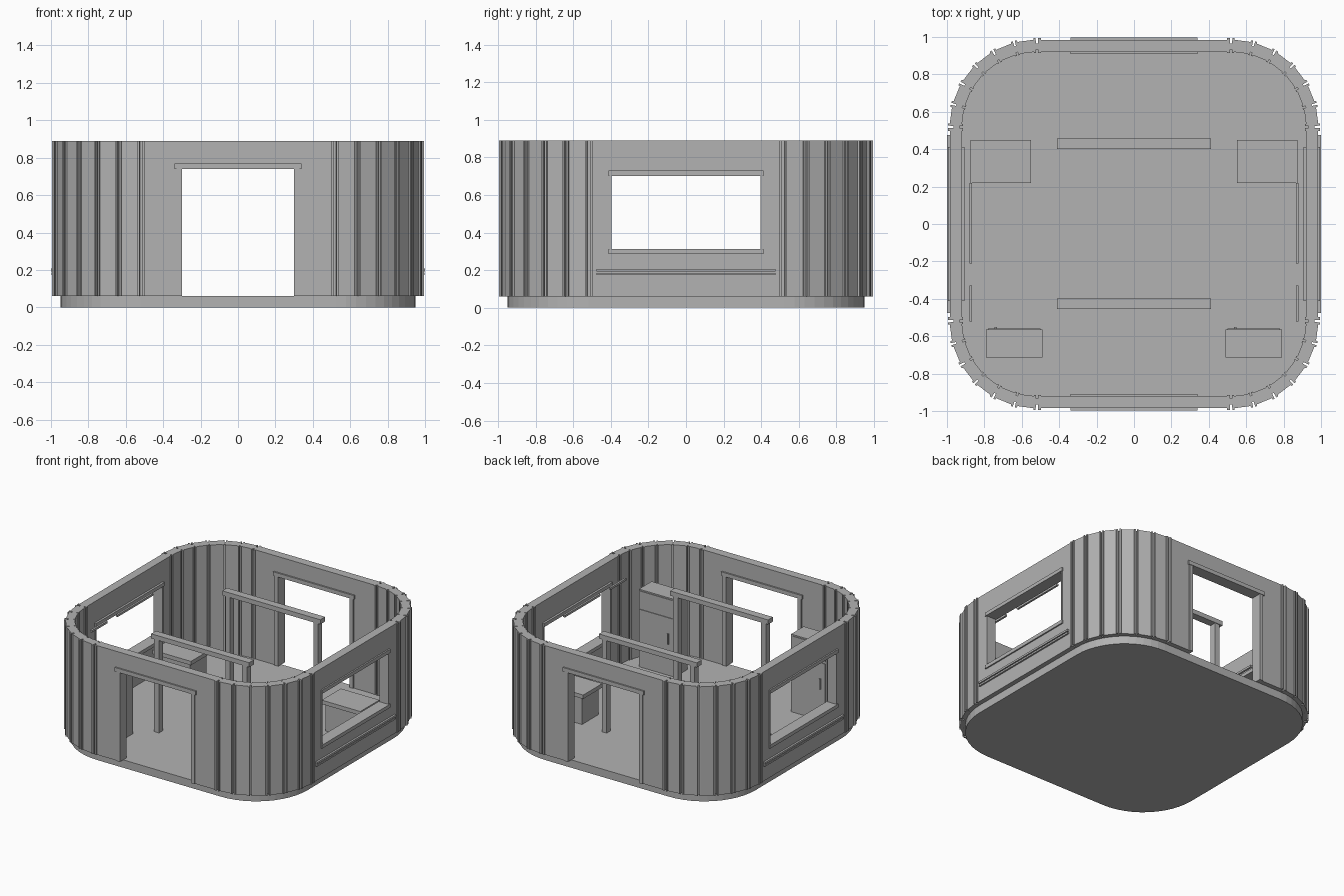
import bpy, bmesh, math

if "Cube" in bpy.data.objects:
    bpy.data.objects.remove(bpy.data.objects["Cube"])

FLOOR, TOP = 0.06, 0.89      # wall bottom and top
INNER, OUTER = 0.92, 0.985   # wall faces
C = 0.52                     # centre of the rounded corners

grey = bpy.data.materials.new("plain grey")
grey.diffuse_color = (0.45, 0.45, 0.45, 1)
grey.use_nodes = True
grey.node_tree.nodes["Principled BSDF"].inputs["Base Color"].default_value = grey.diffuse_color


def finish(bm, name):
    bmesh.ops.recalc_face_normals(bm, faces=bm.faces)
    mesh = bpy.data.meshes.new(name)
    bm.to_mesh(mesh)
    bm.free()
    mesh.materials.append(grey)
    ob = bpy.data.objects.new(name, mesh)
    bpy.context.collection.objects.link(ob)
    return ob


def boxes(name, items):
    """One object from boxes given as (x0, x1, y0, y1, z0, z1)."""
    bm = bmesh.new()
    for x0, x1, y0, y1, z0, z1 in items:
        vs = bmesh.ops.create_cube(bm, size=1)["verts"]
        for v in vs:
            v.co.x = x1 if v.co.x > 0 else x0
            v.co.y = y1 if v.co.y > 0 else y0
            v.co.z = z1 if v.co.z > 0 else z0
    return finish(bm, name)


def prism(name, outline, z0, z1):
    bm = bmesh.new()
    face = bm.faces.new([bm.verts.new((x, y, z0)) for x, y in outline])
    up = bmesh.ops.extrude_face_region(bm, geom=[face])["geom"]
    for v in up:
        if isinstance(v, bmesh.types.BMVert):
            v.co.z = z1
    return finish(bm, name)


def polar(r, deg):
    a = math.radians(deg)
    return C + r * math.cos(a), C + r * math.sin(a)


def mirror_x(items):
    return items + [(-b, -a, *rest) for a, b, *rest in items]


def mirror_y(items):
    return items + [(a, b, -d, -c, e, f) for a, b, c, d, e, f in items]


# Floor slab with rounded corners
outline = []
for q in range(4):
    for i in range(13):
        x, y = polar(0.43, i * 7.5)
        a = q * math.pi / 2
        outline.append((x * math.cos(a) - y * math.sin(a),
                        x * math.sin(a) + y * math.cos(a)))
prism("floor_slab", outline, 0, FLOOR)

# Under-wall ledge reaching out to the wall line is left open; corners are six
# flat staves each, with lips and a groove at every joint
R_OUT, R_IN = OUTER - C, INNER - C


def stave_side(face, lip, groove):
    pts = []
    for j in range(7):
        a = j * 15
        for da, r in ((-2.2, face), (-2.0, lip), (-0.7, lip), (-0.6, groove),
                      (0.6, groove), (0.7, lip), (2.0, lip), (2.2, face)):
            if 0 <= a + da <= 90:
                pts.append(polar(r, a + da))
    return pts


outer = stave_side(R_OUT, R_OUT + 0.009, R_OUT - 0.02)
inner = stave_side(R_IN, R_IN - 0.006, R_IN + 0.012)
e = C - 0.008
profile = ([(OUTER - 0.02, e)] + outer + [(e, OUTER - 0.02), (e, INNER + 0.012)]
           + inner[::-1] + [(INNER + 0.012, e)])
for sx, sy, where in ((1, 1, "back_right"), (-1, 1, "back_left"),
                      (1, -1, "front_right"), (-1, -1, "front_left")):
    prism("corner_wall_" + where, [(x * sx, y * sy) for x, y in profile], FLOOR, TOP)

# Front and back walls with door openings
sides = [(0.33, e, INNER, OUTER, FLOOR, TOP),
         (0.498, e, INNER - 0.006, OUTER + 0.009, FLOOR, TOP)]
boxes("door_walls", mirror_y(mirror_x(sides) + [(-0.33, 0.33, INNER, OUTER, 0.77, TOP)]))
boxes("door_frames", mirror_y(
    mirror_x([(0.30, 0.33, 0.912, 0.992, FLOOR, 0.74)])
    + [(-0.34, 0.34, 0.908, 0.996, 0.74, 0.77)]))

# Left and right walls with window openings
sides = [(INNER, OUTER, 0.405, e, FLOOR, TOP),
         (INNER - 0.006, OUTER + 0.009, 0.498, e, FLOOR, TOP)]
boxes("window_walls", mirror_x(mirror_y(sides) + [
    (INNER, OUTER, -0.405, 0.405, FLOOR, 0.285),
    (INNER, OUTER, -0.405, 0.405, 0.73, TOP)]))
boxes("window_frames", mirror_x(
    mirror_y([(0.912, 0.99, 0.397, 0.407, 0.31, 0.70)])
    + [(0.905, 0.995, -0.412, 0.412, z, z + 0.027) for z in (0.285, 0.702)]))
boxes("outside_rails", mirror_x([
    (0.98, 1.0, -0.475, 0.475, 0.192, 0.207),
    (0.98, 0.997, -0.475, 0.475, 0.173, 0.186)]))

# Thin inside rails above the windows
boxes("inside_rails", mirror_x([(0.865, 0.88, -0.21, 0.22, 0.712, 0.728),
                                (0.865, 0.88, -0.52, -0.33, 0.712, 0.728)]))

# Two free-standing post and beam frames
for name, y in (("front_post_frame", -0.455), ("back_post_frame", 0.40)):
    boxes(name, mirror_x([(0.35, 0.39, y + 0.005, y + 0.053, FLOOR, 0.765)])
          + [(-0.412, 0.412, y, y + 0.058, 0.765, 0.80)])

# Low counters with slab tops
boxes("counters", mirror_x([(0.57, 0.86, 0.235, 0.435, FLOOR, 0.265)]))
boxes("counter_tops", mirror_x([(0.55, 0.875, 0.22, 0.45, 0.265, 0.295)]))

# Tall cabinets with two doors and a handle, both hinged the same way
for name, x in (("left_cabinet", -0.79), ("right_cabinet", 0.49)):
    boxes(name, [(x, x + 0.30, -0.715, -0.563, FLOOR, 0.65)])
    boxes(name + "_doors", [(x + 0.01, x + 0.29, -0.564, -0.558, 0.08, 0.50),
                            (x + 0.01, x + 0.29, -0.564, -0.558, 0.515, 0.64)])
    boxes(name + "_handle", [(x + 0.045, x + 0.057, -0.56, -0.55, 0.30, 0.38)])
